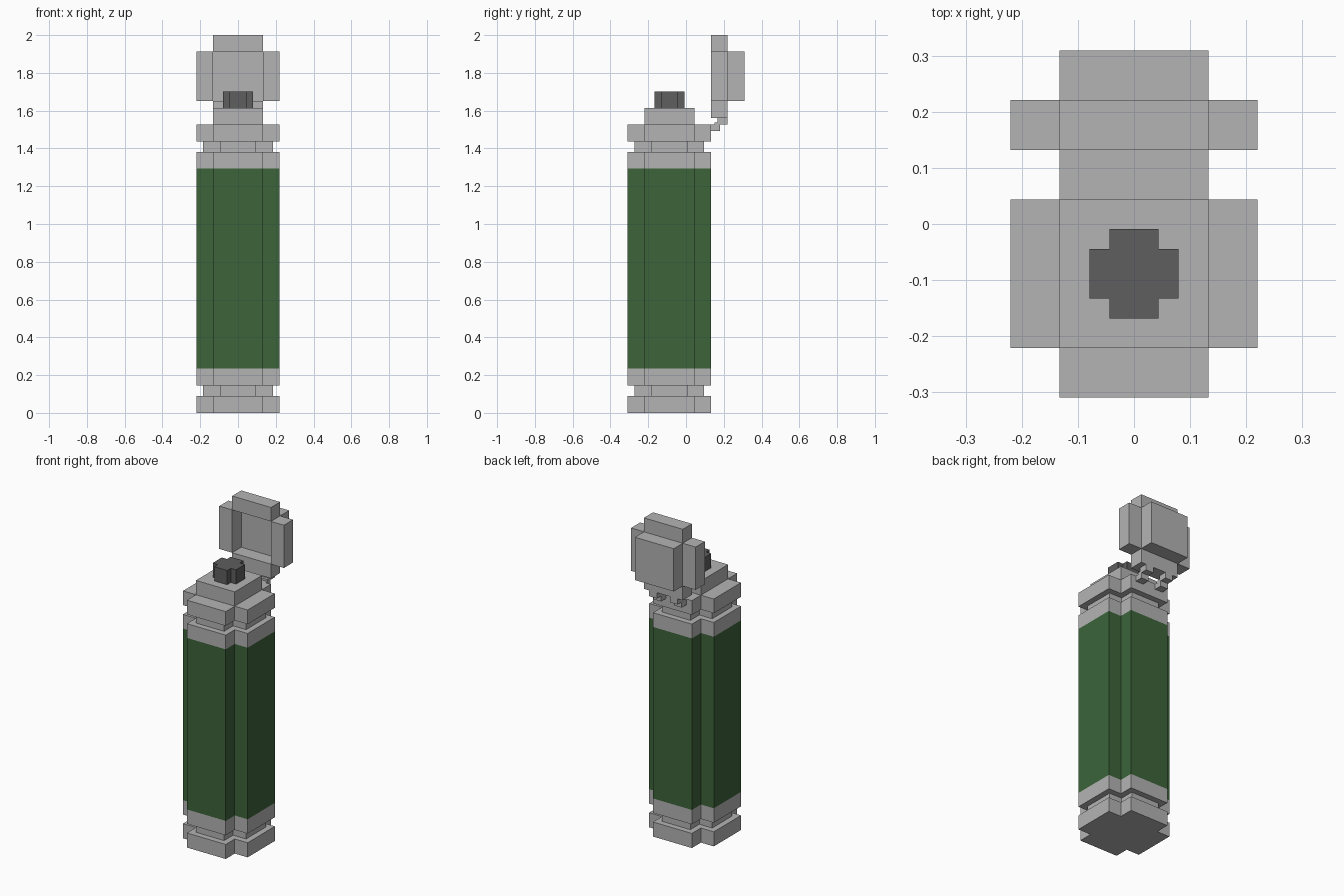
import bpy, bmesh

if "Cube" in bpy.data.objects:
    bpy.data.objects.remove(bpy.data.objects["Cube"], do_unlink=True)


def make_material(name, rgb):
    mat = bpy.data.materials.new(name)
    mat.use_nodes = True
    color = (*rgb, 1)
    mat.diffuse_color = color
    mat.node_tree.nodes["Principled BSDF"].inputs["Base Color"].default_value = color
    return mat


metal = make_material("light grey metal", (0.456, 0.456, 0.456))
green = make_material("dark green casing", (0.045, 0.127, 0.042))
dark = make_material("dark grey nozzle", (0.112, 0.112, 0.112))

CENTRE_Y = -0.0885   # axis of the canister
OUT, IN = 0.2205, 0.1325


def prism(name, outline, z0, z1, mat):
    """Extrude a flat outline upwards into a closed solid."""
    bm = bmesh.new()
    face = bm.faces.new([bm.verts.new((x, y, z0)) for x, y in outline])
    top = bmesh.ops.extrude_face_region(bm, geom=[face])["geom"]
    verts = [g for g in top if isinstance(g, bmesh.types.BMVert)]
    bmesh.ops.translate(bm, verts=verts, vec=(0, 0, z1 - z0))
    bmesh.ops.recalc_face_normals(bm, faces=bm.faces)
    mesh = bpy.data.meshes.new(name)
    bm.to_mesh(mesh)
    bm.free()
    mesh.materials.append(mat)
    obj = bpy.data.objects.new(name, mesh)
    bpy.context.collection.objects.link(obj)
    return obj


def plus(name, outer, inner, z0, z1, mat):
    """Solid with a plus-shaped cross-section around the canister axis."""
    quarter = [(outer, -inner), (outer, inner), (inner, inner)]
    outline = []
    for _ in range(4):
        outline += quarter
        quarter = [(-y, x) for x, y in quarter]
    prism(name, [(x, y + CENTRE_Y) for x, y in outline], z0, z1, mat)


def box(name, x0, x1, y0, y1, z0, z1, mat=metal):
    prism(name, [(x0, y0), (x1, y0), (x1, y1), (x0, y1)], z0, z1, mat)


# Stacked canister body
GROOVE = 0.036
plus("base", OUT, IN, 0, 0.09, metal)
plus("lower_groove", OUT - GROOVE, IN - GROOVE, 0.09, 0.146, metal)
plus("lower_collar", OUT, IN, 0.146, 0.235, metal)
plus("casing", OUT, IN, 0.235, 1.293, green)
plus("upper_collar", OUT, IN, 1.293, 1.381, metal)
plus("upper_groove", OUT - GROOVE, IN - GROOVE, 1.381, 1.438, metal)
plus("rim", OUT, IN, 1.438, 1.526, metal)

# Neck and nozzle
box("neck", -IN, IN, CENTRE_Y - IN, CENTRE_Y + IN, 1.526, 1.614)
plus("nozzle", 0.0795, 0.044, 1.614, 1.702, dark)

# Open lid: back plate with four rim walls facing forward
Y0, Y1, Y2 = 0.132, 0.221, 0.309
Z0, Z1 = 1.65, 1.914
box("lid_plate", -IN, IN, Y1, Y2, Z0, Z1)
box("lid_top_wall", -IN, IN, Y0, Y1, Z1, 2.0)
box("lid_bottom_wall", -IN, IN, Y0, Y1, 1.562, Z0)
for side, x0, x1 in (("left", IN, OUT), ("right", -OUT, -IN)):
    box(side + "_lid_wall", x0, x1, Y0, Y1, Z0, Z1)

# Two stepped hinges between rim and lid
for side, s in (("left", 1), ("right", -1)):
    def part(name, x0, x1, *rest):
        box(side + name, *sorted((s * x0, s * x1)), *rest)
    part("_hinge_arm", 0.044, 0.097, Y0, 0.18, 1.492, 1.526)
    part("_hinge_pin", 0.044, 0.097, 0.15, 0.18, 1.526, 1.538)
    part("_hinge_knuckle", 0.044, 0.097, 0.168, Y1, 1.526, 1.562)
